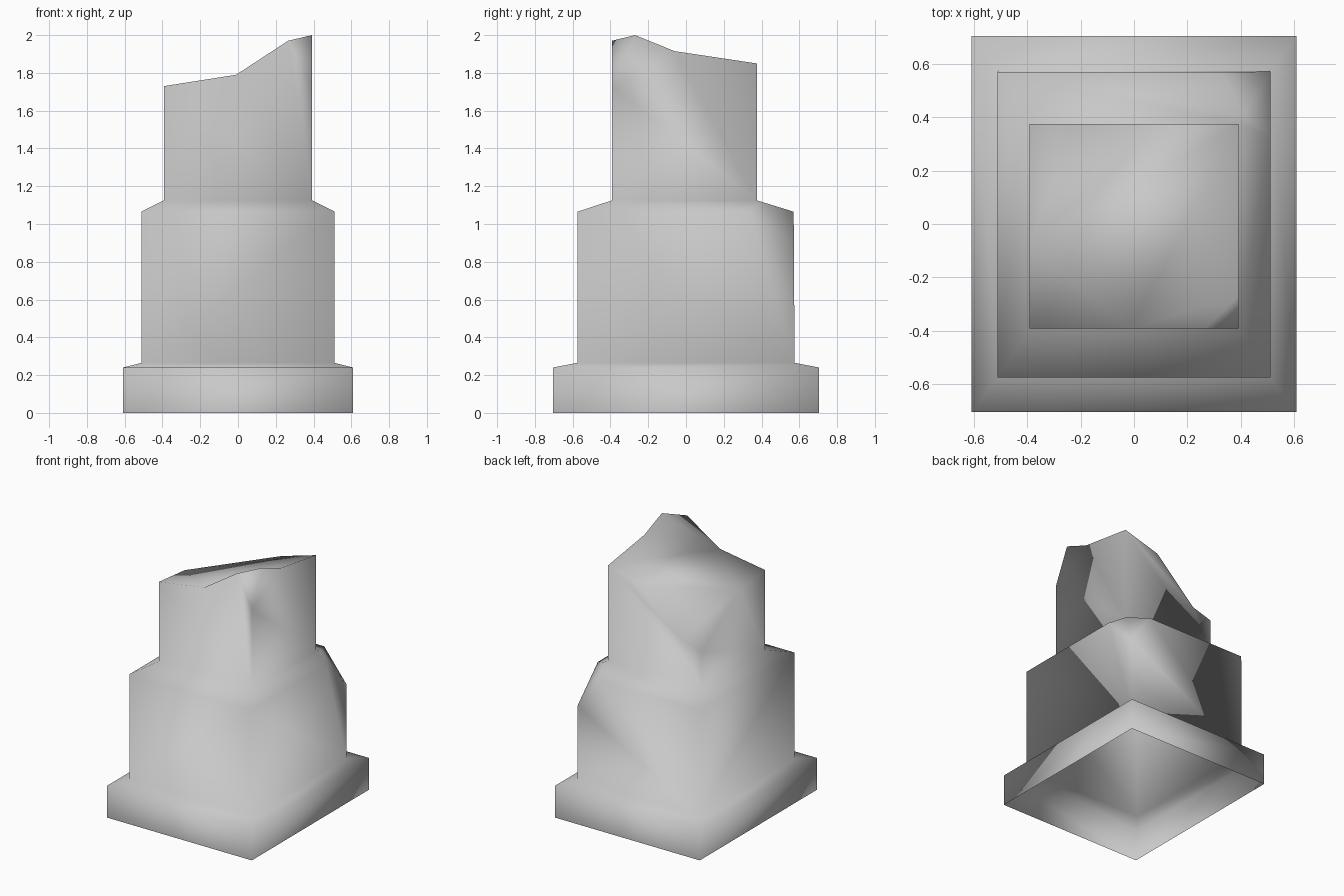
import bpy
import bmesh
from mathutils import Vector

cube = bpy.data.objects.get("Cube")
if cube:
    bpy.data.objects.remove(cube, do_unlink=True)

# One stone colour
stone = bpy.data.materials.new("grey_stone")
stone.use_nodes = True
grey = (0.58, 0.58, 0.58, 1)
stone.diffuse_color = grey
stone.node_tree.nodes["Principled BSDF"].inputs["Base Color"].default_value = grey

bm = bmesh.new()


def ring(half_x, front, back, z):
    """Rectangular loop, counter-clockwise from the front -x corner."""
    corners = [(-half_x, front), (half_x, front), (half_x, back), (-half_x, back)]
    return [bm.verts.new((x, y, z)) for x, y in corners]


def bridge(low, high):
    return [bm.faces.new((low[i], low[(i + 1) % 4], high[(i + 1) % 4], high[i]))
            for i in range(4)]


# Plinth, open underneath, with a sloped ledge
floor = ring(0.61, -0.705, 0.705, 0)
plinth_top = ring(0.61, -0.705, 0.705, 0.24)
block_foot = ring(0.51, -0.575, 0.575, 0.265)
bridge(floor, plinth_top)
bridge(plinth_top, block_foot)

# Middle block and its sloped shoulder
block_top = ring(0.512, -0.575, 0.57, 1.065)
shaft_foot = ring(0.392, -0.392, 0.375, 1.125)
block = bridge(block_foot, block_top) + bridge(block_top, shaft_foot)

# Chipped back corner of the middle block
g, h, k = Vector((0.51, 0.33, 1.065)), Vector((0.33, 0.57, 1.06)), Vector((0.51, 0.57, 0.83))
normal = (g - k).cross(h - k).normalized()
if normal.z < 0:
    normal.negate()
geom = set(block)
for f in block:
    geom.update(f.verts)
    geom.update(f.edges)
cut = bmesh.ops.bisect_plane(bm, geom=list(geom), plane_co=k, plane_no=normal,
                             clear_outer=True)["geom_cut"]
bmesh.ops.holes_fill(bm, edges=[e for e in cut if isinstance(e, bmesh.types.BMEdge)], sides=0)

# Broken upper shaft: uneven rim points around the top
L, R, F, B = -0.392, 0.392, -0.392, 0.375
rim = {
    "front_low": (L, F, 1.73),
    "front_mid": (-0.01, F, 1.79),
    "peak_front": (0.265, F, 1.97),
    "peak_side": (R, -0.27, 2.0),
    "side_mid": (R, -0.06, 1.915),
    "chip_foot": (R, F, 1.73),
    "back_high": (R, B, 1.85),
    "back_mid": (0.1, B, 1.765),
    "back_low": (-0.23, B, 1.45),
    "corner_low": (L, B, 1.40),
    "side_low": (L, -0.08, 1.70),
}
points = {name: bm.verts.new(co) for name, co in rim.items()}
for i, v in enumerate(shaft_foot):
    points["foot%d" % i] = v

for names in (
    # walls: front, +x side, back, -x side
    "foot0 foot1 chip_foot peak_front front_mid front_low",
    "foot1 foot2 back_high side_mid peak_side chip_foot",
    "foot2 foot3 corner_low back_low back_mid back_high",
    "foot3 foot0 front_low side_low corner_low",
    # broken faces: corner chip, peak, main slope, back chip
    "chip_foot peak_side peak_front",
    "front_mid peak_front peak_side side_mid",
    "front_low front_mid side_mid back_high back_mid side_low",
    "side_low back_mid back_low corner_low",
):
    bm.faces.new([points[n] for n in names.split()])

bmesh.ops.recalc_face_normals(bm, faces=bm.faces)
for f in bm.faces:
    f.smooth = True

mesh = bpy.data.meshes.new("broken_pillar")
bm.to_mesh(mesh)
bm.free()
mesh.materials.append(stone)
bpy.context.collection.objects.link(bpy.data.objects.new("broken_pillar", mesh))
